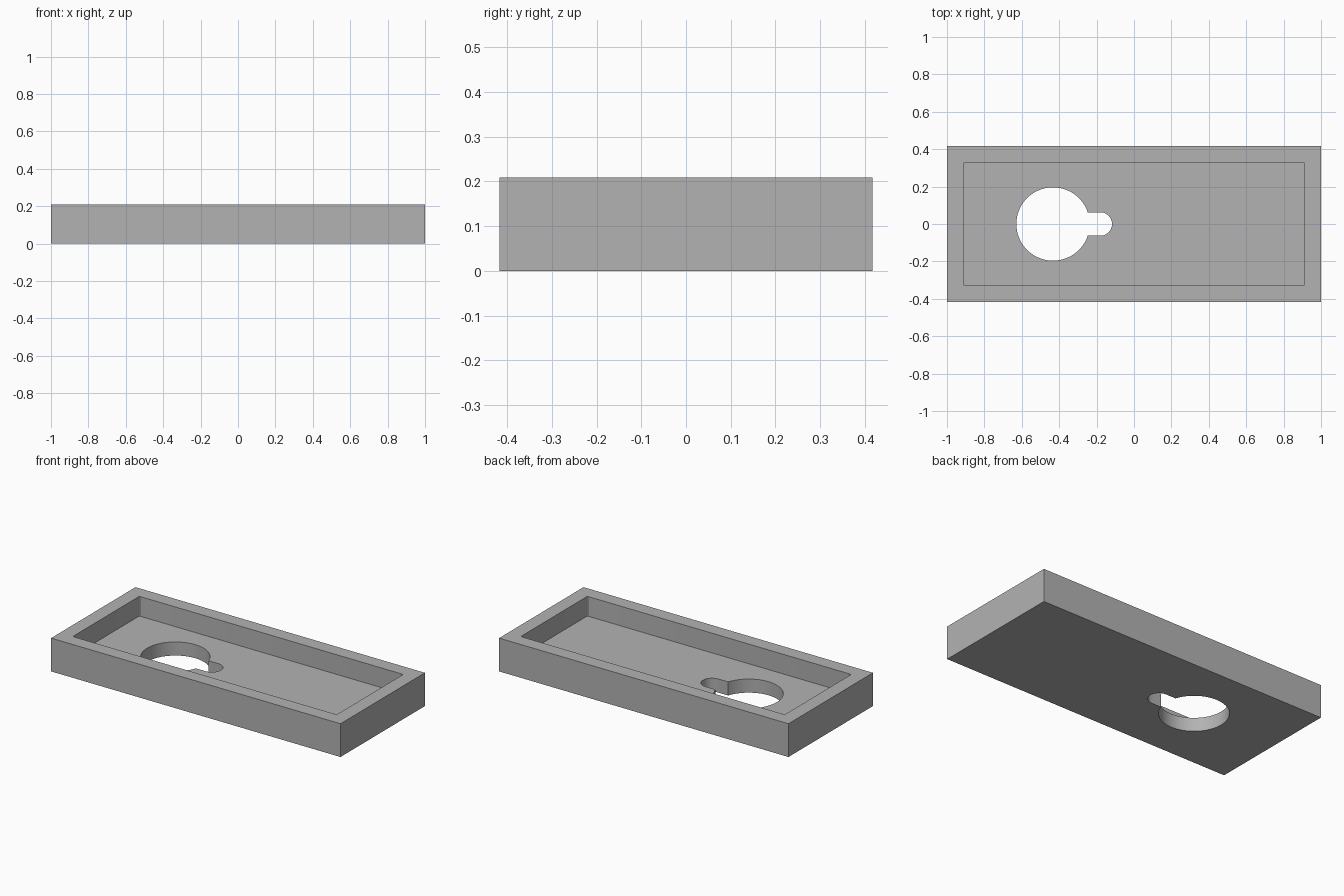
import bpy, bmesh
from math import pi, asin, cos, sin, radians

if "Cube" in bpy.data.objects:
    bpy.data.objects.remove(bpy.data.objects["Cube"])

LENGTH, WIDTH, HEIGHT = 2.0, 0.833, 0.208
WALL, FLOOR, CORNER = 0.088, 0.085, 0.008
HOLE_X, HOLE_R = -0.433, 0.196
SLOT_X, SLOT_R = -0.18, 0.0625

grey = bpy.data.materials.new("plain grey")
grey.use_nodes = True
grey.diffuse_color = (0.45, 0.45, 0.45, 1)
grey.node_tree.nodes["Principled BSDF"].inputs["Base Color"].default_value = grey.diffuse_color


def arc(cx, cy, r, start, end, steps):
    angles = [start + (end - start) * i / steps for i in range(steps + 1)]
    return [(cx + r * cos(a), cy + r * sin(a)) for a in angles]


def prism(name, outline, bottom, top):
    """Extrude a counter-clockwise outline between two heights."""
    bm = bmesh.new()
    face = bm.faces.new([bm.verts.new((x, y, bottom)) for x, y in outline])
    extruded = bmesh.ops.extrude_face_region(bm, geom=[face])["geom"]
    verts = [g for g in extruded if isinstance(g, bmesh.types.BMVert)]
    bmesh.ops.translate(bm, verts=verts, vec=(0, 0, top - bottom))
    bmesh.ops.recalc_face_normals(bm, faces=bm.faces)
    mesh = bpy.data.meshes.new(name)
    bm.to_mesh(mesh)
    bm.free()
    mesh.materials.append(grey)
    obj = bpy.data.objects.new(name, mesh)
    bpy.context.collection.objects.link(obj)
    return obj


def cut(target, cutter):
    bpy.context.view_layer.objects.active = target
    mod = target.modifiers.new(cutter.name, "BOOLEAN")
    mod.operation, mod.solver, mod.object = "DIFFERENCE", "EXACT", cutter
    bpy.ops.object.modifier_apply(modifier=mod.name)
    bpy.data.objects.remove(cutter)


# Solid block
hx, hy = LENGTH / 2, WIDTH / 2
tray = prism("tray", [(-hx, -hy), (hx, -hy), (hx, hy), (-hx, hy)], 0, HEIGHT)

# Recessed pocket with slightly softened corners
px, py = hx - WALL - CORNER, hy - WALL - CORNER
pocket = []
for i, (sx, sy) in enumerate([(1, 1), (-1, 1), (-1, -1), (1, -1)]):
    pocket += arc(sx * px, sy * py, CORNER, i * pi / 2, (i + 1) * pi / 2, 3)
cut(tray, prism("pocket_cutter", pocket, FLOOR, HEIGHT + 0.1))

# Keyhole through the floor: large circle joined to a round-ended slot
mouth = asin(SLOT_R / HOLE_R)
keyhole = arc(HOLE_X, 0, HOLE_R, mouth, 2 * pi - mouth, 64)
keyhole += arc(SLOT_X, 0, SLOT_R, -pi / 2, pi / 2, 24)
cut(tray, prism("keyhole_cutter", keyhole, -0.1, HEIGHT + 0.1))

# Smooth curved walls, crisp edges
bpy.ops.object.select_all(action="DESELECT")
tray.select_set(True)
bpy.context.view_layer.objects.active = tray
bpy.ops.object.shade_smooth_by_angle(angle=radians(25))
